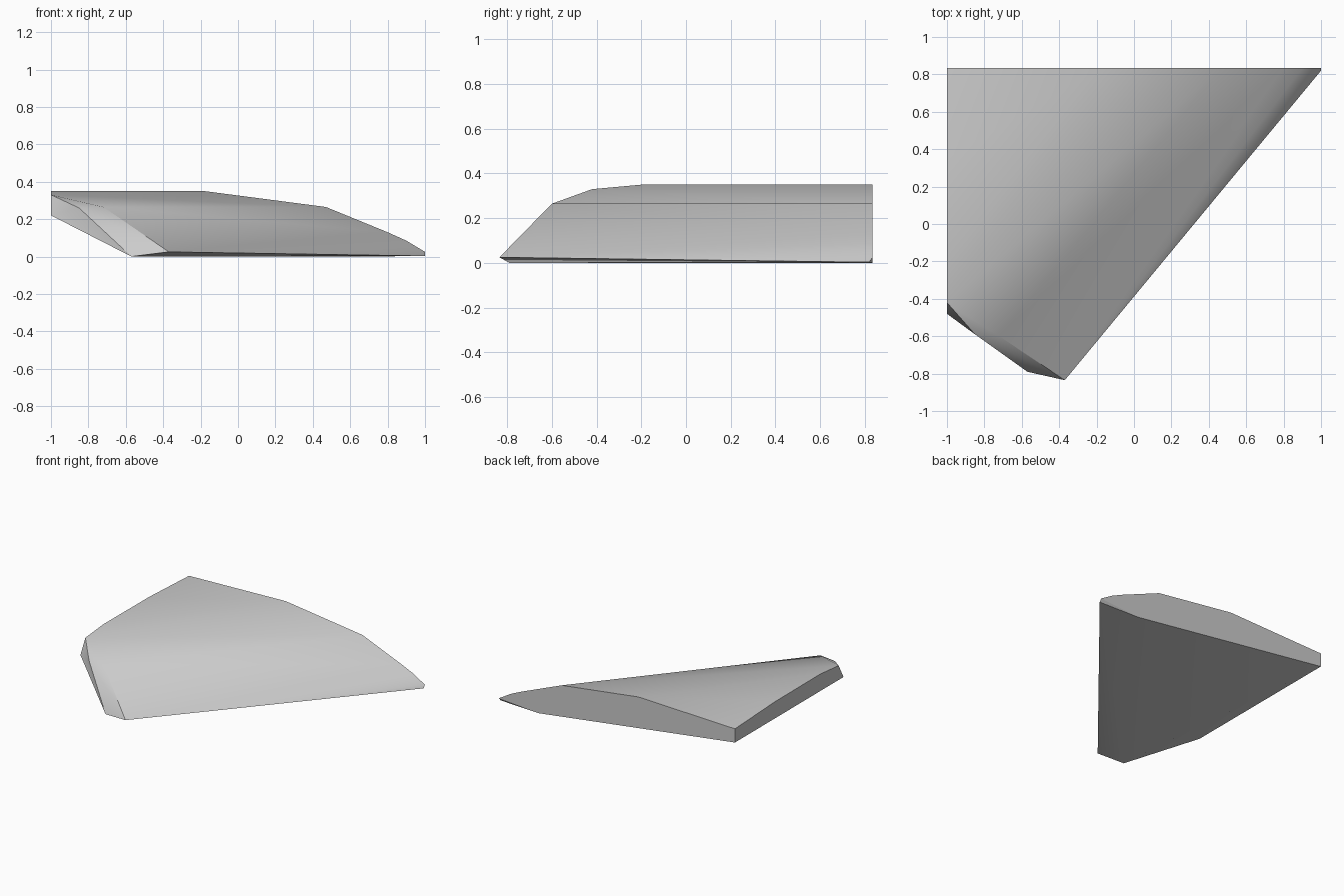
import bpy, bmesh, math

cube = bpy.data.objects.get("Cube")
if cube:
    bpy.data.objects.remove(cube, do_unlink=True)

# One plain grey material
grey = bpy.data.materials.new("plain_grey")
grey.use_nodes = True
colour = (0.6, 0.6, 0.6, 1)
grey.diffuse_color = colour
grey.node_tree.nodes["Principled BSDF"].inputs["Base Color"].default_value = colour

# Flat rear section (x, z) at the back plane
BACK = 0.835
rear_profile = [(1, 0.025), (0.9, 0.085), (0.8, 0.13), (0.47, 0.265),
                (-0.18, 0.35), (-1, 0.325), (-1, 0.22), (0.66, 0)]
points = [(x, BACK, z) for x, z in rear_profile]

# Small chin under the rear end of the leading edge
points.append((1, 0.82, 0.003))

# Straight side section (y, z) with its nearly level top
side_profile = [(0.35, 0.348), (-0.2, 0.35), (-0.42, 0.33), (-0.48, 0.22)]
points += [(-1, y, z) for y, z in side_profile]

# Slanted front tip
points += [(-0.85, -0.59, 0.26), (-0.72, -0.6, 0.265), (-0.63, -0.655, 0.2),
           (-0.37, -0.835, 0.025), (-0.57, -0.79, 0)]

# Skin the sections as one convex wedge
bm = bmesh.new()
for p in points:
    bm.verts.new(p)
hull = bmesh.ops.convex_hull(bm, input=bm.verts)
loose = [v for v in bm.verts if not v.link_faces]
bmesh.ops.delete(bm, geom=loose, context='VERTS')
bmesh.ops.dissolve_limit(bm, angle_limit=math.radians(0.5),
                         verts=bm.verts, edges=bm.edges)
bmesh.ops.recalc_face_normals(bm, faces=bm.faces)
mesh = bpy.data.meshes.new("wing_wedge")
bm.to_mesh(mesh)
bm.free()
mesh.materials.append(grey)
wedge = bpy.data.objects.new("wing_wedge", mesh)
bpy.context.collection.objects.link(wedge)

# Smooth the curved top, keep the cut edges crisp
bpy.ops.object.select_all(action='DESELECT')
wedge.select_set(True)
bpy.context.view_layer.objects.active = wedge
bpy.ops.object.shade_smooth_by_angle(angle=math.radians(30))
